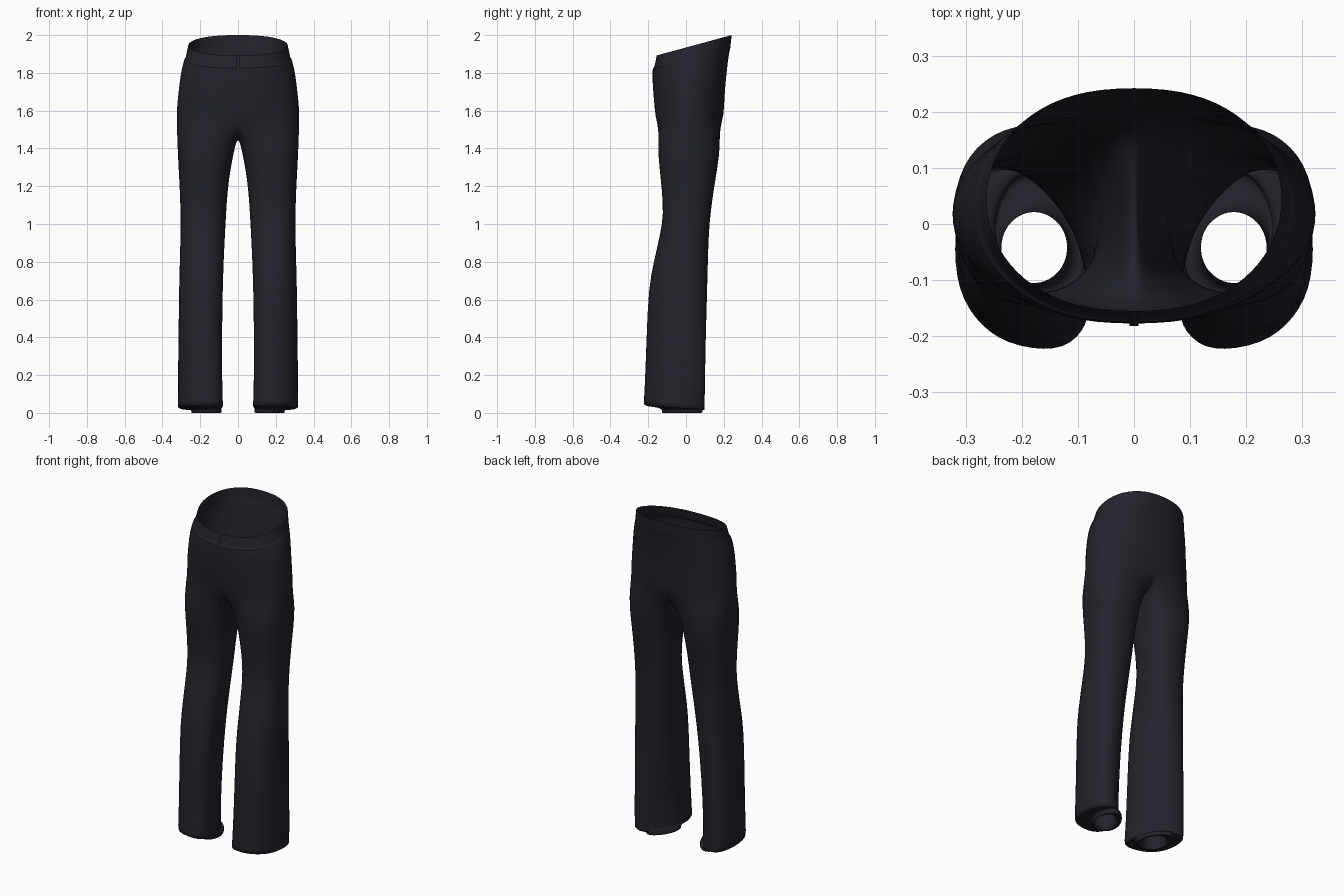
import bpy, bmesh
from math import sin, cos, pi, radians, copysign

if "Cube" in bpy.data.objects:
    bpy.data.objects.remove(bpy.data.objects["Cube"])

fabric = bpy.data.materials.new("dark navy fabric")
fabric.use_nodes = True
COLOUR = (0.016, 0.016, 0.024, 1)
fabric.diffuse_color = COLOUR
bsdf = fabric.node_tree.nodes["Principled BSDF"]
bsdf.inputs["Base Color"].default_value = COLOUR
bsdf.inputs["Roughness"].default_value = 0.9

OUTER, INNER = 19, 7          # points around the outside and the inner thigh


def power(v, p):
    return copysign(abs(v) ** p, v)


def torso_ring(rx, yf, yb, z, slope=0.0, p=0.85):
    """Half section from centre front, round the side, to centre back."""
    cy, ry = (yf + yb) / 2, (yb - yf) / 2
    pts = []
    for i in range(OUTER):
        t = -pi / 2 + pi * i / (OUTER - 1)
        x = 0 if i in (0, OUTER - 1) else rx * power(cos(t), p)
        y = cy + ry * power(sin(t), 1.0)
        pts.append((x, y, z + slope * (y - yf)))
    return pts


def leg_angles():
    a = radians(140)
    out = [-a + 2 * a * i / (OUTER - 1) for i in range(OUTER)]
    step = (2 * pi - 2 * a) / (INNER + 1)
    return out + [a + step * (i + 1) for i in range(INNER)]


def leg_ring(xi, xo, yf, yb, z, flare=0.0, slope=0.0, p=0.85):
    """Closed leg section; flare slants the toe and trims the inner heel."""
    cx, rx, cy, ry = (xi + xo) / 2, (xo - xi) / 2, (yf + yb) / 2, (yb - yf) / 2
    pts = []
    for t in leg_angles():
        c, s = cos(t), sin(t)
        x = cx + rx * power(c, p) + 0.1 * flare * ((1 + s) / 2) ** 2 * (1 - c) / 2
        y = cy + ry * power(s, p) + 0.06 * flare * (1 + c) / 2 * (1 - s) / 2
        pts.append((x, y, z + slope * y))
    return pts


def make_object(name, bm, levels):
    bmesh.ops.recalc_face_normals(bm, faces=bm.faces)
    mesh = bpy.data.meshes.new(name)
    bm.to_mesh(mesh)
    bm.free()
    mesh.materials.append(fabric)
    for f in mesh.polygons:
        f.use_smooth = True
    ob = bpy.data.objects.new(name, mesh)
    bpy.context.collection.objects.link(ob)
    mirror = ob.modifiers.new("mirror", 'MIRROR')
    mirror.use_clip = True
    mirror.merge_threshold = 0.0005
    if levels:
        sub = ob.modifiers.new("smooth", 'SUBSURF')
        sub.levels = sub.render_levels = levels
    return ob


def bridge(bm, a, b, closed):
    n = len(a)
    for i in range(n if closed else n - 1):
        j = (i + 1) % n
        bm.faces.new((a[i], a[j], b[j], b[i]))


# Hips: open half rings from below the waistband down to the crotch
bm = bmesh.new()
hips = [torso_ring(0.284, -0.176, 0.232, 1.825, 0.23),
        torso_ring(0.300, -0.180, 0.222, 1.79, 0.18),
        torso_ring(0.315, -0.174, 0.208, 1.69, 0.10),
        torso_ring(0.325, -0.166, 0.202, 1.61, 0.03)]
crotch = torso_ring(0.325, -0.16, 0.197, 1.54)
for k in range(1, INNER + 1):
    f = k / (INNER + 1)
    crotch.append((0, 0.197 - 0.357 * f, 1.54 - 0.085 * sin(pi * f)))

# Legs: z, inner x, outer x, front y, back y, flare
LEG = [(1.42, 0.014, 0.322, -0.153, 0.185, 0),
       (1.30, 0.038, 0.316, -0.142, 0.168, 0),
       (1.18, 0.055, 0.309, -0.129, 0.148, 0),
       (1.05, 0.063, 0.305, -0.120, 0.130, 0),
       (0.95, 0.066, 0.305, -0.140, 0.122, 0.1),
       (0.80, 0.069, 0.309, -0.180, 0.117, 0.3),
       (0.66, 0.070, 0.313, -0.215, 0.114, 0.5),
       (0.40, 0.070, 0.316, -0.232, 0.106, 0.8),
       (0.15, 0.066, 0.319, -0.246, 0.102, 1)]
legs = [leg_ring(xi, xo, yf, yb, z, fl) for z, xi, xo, yf, yb, fl in LEG]
hem = (0.062, 0.320, -0.252, 0.100)
legs += [leg_ring(*hem, z, 1, -0.08) for z in (0.035, 0.016)]

# Inner cuff: the hem turns in, drops to the ground and runs back up the ankle
legs += [leg_ring(0.078, 0.248, -0.142, 0.09, z, 0.5, 0, 1) for z in (0.03, 0.002, 0.0)]
legs += [leg_ring(0.119, 0.237, -0.106, 0.022, z, 0, 0, 1) for z in (0.0, 0.1)]

rows = [[bm.verts.new(p) for p in r] for r in hips + [crotch] + legs]
for a, b in zip(rows, rows[1:]):
    closed = len(a) == len(b) == OUTER + INNER
    bridge(bm, a[:len(b)], b[:len(a)], closed)
trousers = make_object("trouser_legs", bm, 1)

# Waistband: set slightly inside the hips, sloping up to the back
bm = bmesh.new()
band = [torso_ring(0.284, -0.176, 0.232, 1.825, 0.23),
        torso_ring(0.279, -0.168, 0.235, 1.83, 0.23),
        torso_ring(0.272, -0.162, 0.238, 1.86, 0.25),
        torso_ring(0.264, -0.156, 0.243, 1.892, 0.272)]
rows = [[bm.verts.new(p) for p in r] for r in band]
for a, b in zip(rows, rows[1:]):
    bridge(bm, a, b, False)
make_object("waistband", bm, 1)

# Fly: a thin placket on the centre front
bm = bmesh.new()
front = [(-0.162, 1.886), (-0.172, 1.84), (-0.180, 1.82)]
rows = [[bm.verts.new((x, y - 0.002, z)) for x in (0, 0.008)] for y, z in front]
for a, b in zip(rows, rows[1:]):
    bridge(bm, a, b, False)
make_object("fly", bm, 0)
